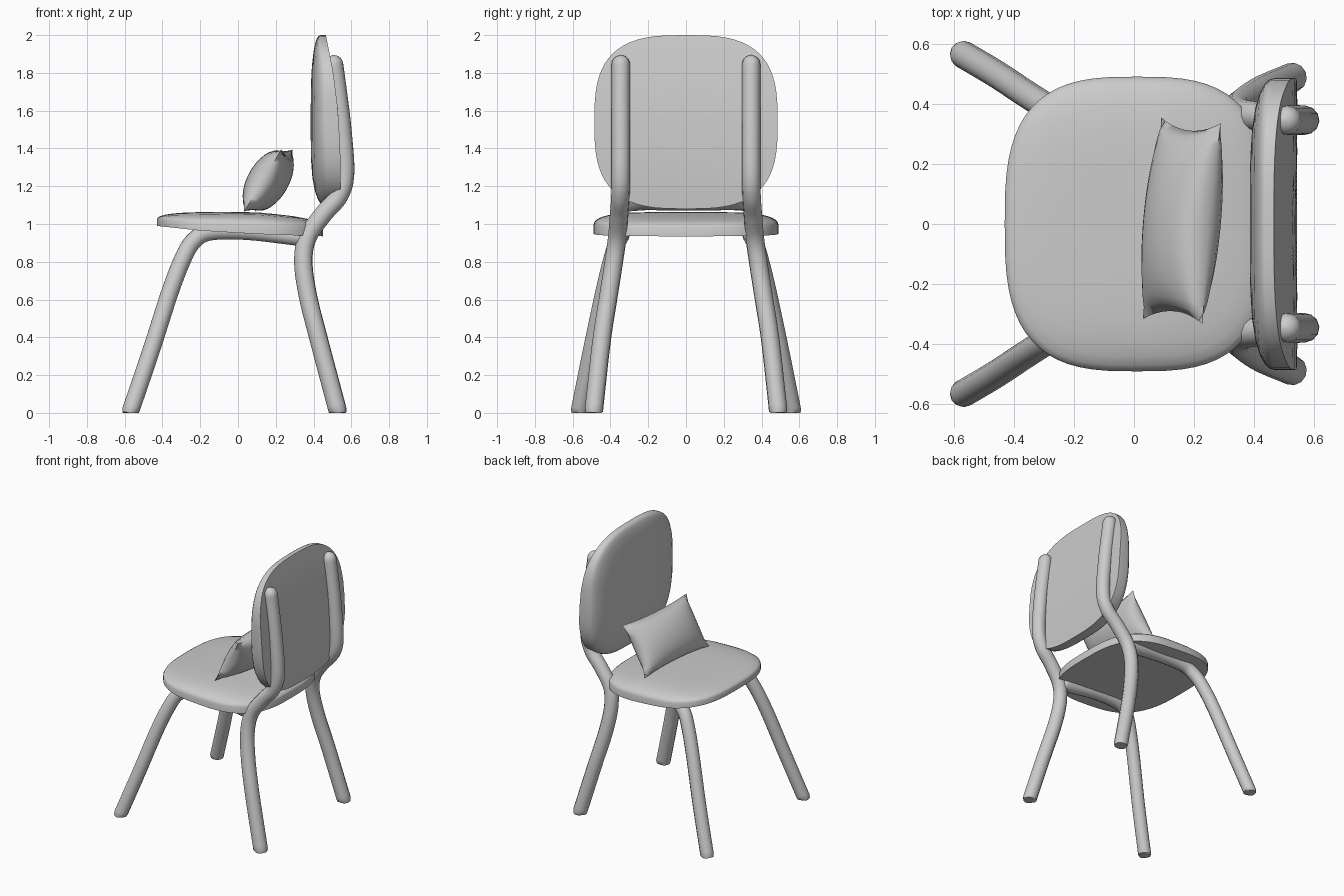
import bpy, bmesh, math
from mathutils import Vector, Matrix

if "Cube" in bpy.data.objects:
    bpy.data.objects.remove(bpy.data.objects["Cube"])


def lerp_table(t, table):
    for (a, va), (b, vb) in zip(table, table[1:]):
        if t <= b:
            return va + (vb - va) * max(0, (t - a) / (b - a))
    return table[-1][1]


def finish(name, bm, angle=40):
    bmesh.ops.recalc_face_normals(bm, faces=bm.faces)
    me = bpy.data.meshes.new(name)
    bm.to_mesh(me)
    bm.free()
    ob = bpy.data.objects.new(name, me)
    bpy.context.collection.objects.link(ob)
    smooth(ob, angle)
    return ob


def smooth(ob, angle):
    bpy.ops.object.select_all(action='DESELECT')
    ob.select_set(True)
    bpy.context.view_layer.objects.active = ob
    bpy.ops.object.shade_smooth_by_angle(angle=math.radians(angle))


def slab(name, a, b, place, n=3.0, seg=64):
    """Superellipse panel: concentric rings over a domed face and a plain face."""
    radii = [.2, .45, .65, .8, .9, .96, .99, 1]
    rings = [(r, 1) for r in radii] + [(r, 0) for r in (1, .8, .5, .2)]
    bm = bmesh.new()
    loops = []
    for r, side in rings:
        loop = []
        for i in range(seg):
            t = 2 * math.pi * i / seg
            c, s = math.cos(t), math.sin(t)
            u = a * r * math.copysign(abs(c) ** (2 / n), c)
            v = b * r * math.copysign(abs(s) ** (2 / n), s)
            loop.append(bm.verts.new(place(u, v, r, side)))
        loops.append(loop)
    for l0, l1 in zip(loops, loops[1:]):
        for i in range(seg):
            j = (i + 1) % seg
            bm.faces.new((l0[i], l0[j], l1[j], l1[i]))
    bm.faces.new(loops[0])
    bm.faces.new(loops[-1])
    return finish(name, bm)


def tube(name, pts, radius, steps=8):
    """Round bar through the points, rounded at the far end, flat on the floor, mirrored in y."""
    p = [Vector(q) for q in pts]
    p = [2 * p[0] - p[1]] + p + [2 * p[-1] - p[-2]]
    path = []
    for i in range(1, len(p) - 2):
        for k in range(steps):
            t = k / steps
            path.append(0.5 * (2 * p[i] + (p[i + 1] - p[i - 1]) * t
                        + (2 * p[i - 1] - 5 * p[i] + 4 * p[i + 1] - p[i + 2]) * t * t
                        + (3 * p[i] - p[i - 1] - 3 * p[i + 1] + p[i + 2]) * t ** 3))
    path.append(p[-2])
    d0 = (path[1] - path[0]).normalized()
    d1 = (path[-1] - path[-2]).normalized()
    samples = [(path[0], .85), (path[0] + d0 * .022, 1)]
    samples += [(q, 1) for q in path[1:]]
    end = path[-1]
    for k in range(1, 6):
        w = k / 5 * math.pi / 2
        samples.append((end + d1 * radius * math.sin(w), max(math.cos(w), .05)))
    cu = bpy.data.curves.new(name, 'CURVE')
    cu.dimensions = '3D'
    cu.bevel_depth = radius
    cu.bevel_resolution = 4
    cu.use_fill_caps = True
    sp = cu.splines.new('POLY')
    sp.points.add(len(samples) - 1)
    for pt, (q, r) in zip(sp.points, samples):
        pt.co = (*q, 1)
        pt.radius = r
    ob = bpy.data.objects.new(name, cu)
    bpy.context.collection.objects.link(ob)
    bpy.ops.object.select_all(action='DESELECT')
    ob.select_set(True)
    bpy.context.view_layer.objects.active = ob
    bpy.ops.object.convert(target='MESH')
    ob = bpy.context.object
    for v in ob.data.vertices:
        v.co.z = max(v.co.z, 0)
    smooth(ob, 50)
    mod = ob.modifiers.new("mirror", 'MIRROR')
    mod.use_axis = (False, True, False)
    mod.use_mirror_merge = False
    return ob


# Seat: gently domed panel, sloping down to the back
def seat_place(u, v, r, side):
    x = u + .01
    base = lerp_table(x, [(-.43, .99), (-.2, .965), (.1, .947), (.45, .935)])
    rim = lerp_table(x, [(-.43, .035), (.45, .05)])
    top = lerp_table(x, [(-.43, 1.065), (.1, 1.062), (.45, 1.03)])
    if not side:
        return x, v, base
    low = base + rim
    return x, v, low + (top - low) * math.sqrt(max(0, 1 - r ** 5))


slab("seat", .44, .49, seat_place)


# Backrest: cushioned front, curved plain back
def back_place(u, v, r, side):
    z = v + 1.54
    back = lerp_table(z, [(1.08, .535), (1.2, .543), (1.4, .541), (1.6, .53), (1.8, .505), (2.0, .465)])
    if not side:
        return back, u, z
    rim = back - lerp_table(z, [(1.08, .055), (1.5, .07), (2.0, .03)])
    return rim - (rim - .385) * math.sqrt(max(0, 1 - r ** 4)), u, z


slab("backrest", .485, .46, back_place)

# Rear legs run up behind the backrest
tube("rear_leg", [(.533, .49, -.008), (.43, .447, .38), (.37, .41, .62), (.346, .382, .8),
                  (.368, .364, .93), (.45, .354, 1.05), (.535, .347, 1.15), (.567, .345, 1.27),
                  (.552, .345, 1.5), (.528, .345, 1.7), (.508, .345, 1.845)], .049)

# Front legs bend under the seat and reach the rear legs
tube("front_leg", [(-.575, .568, -.008), (-.46, .50, .33), (-.36, .434, .64), (-.29, .39, .82),
                   (-.235, .362, .91), (-.15, .345, .957), (.05, .34, .96), (.33, .35, .928)], .046)

# Pillow: pinched rectangular cushion leaning back
bm = bmesh.new()
N, M = 20, 14
grid = {}
for side in (1, -1):
    for i in range(N + 1):
        for j in range(M + 1):
            u, v = 2 * i / N - 1, 2 * j / M - 1
            edge = i in (0, N) or j in (0, M)
            if edge and side < 0:
                grid[side, i, j] = grid[1, i, j]
                continue
            h = .105 * ((1 - u * u) * (1 - v * v)) ** .55
            y = .335 * u * (1 - .10 * (1 - v * v) * abs(u) ** 3)
            w = .192 * v * (1 - .09 * (1 - u * u) * abs(v) ** 3)
            grid[side, i, j] = bm.verts.new((side * h, y, w))
    for i in range(N):
        for j in range(M):
            bm.faces.new([grid[side, i + a, j + b] for a, b in ((0, 0), (1, 0), (1, 1), (0, 1))])
pillow_pose = (Matrix.Translation((.16, .01, 1.23)) @ Matrix.Rotation(-.09, 4, 'Z')
               @ Matrix.Rotation(math.radians(31), 4, 'Y'))
bmesh.ops.transform(bm, matrix=pillow_pose, verts=bm.verts)
finish("pillow", bm, 75)
